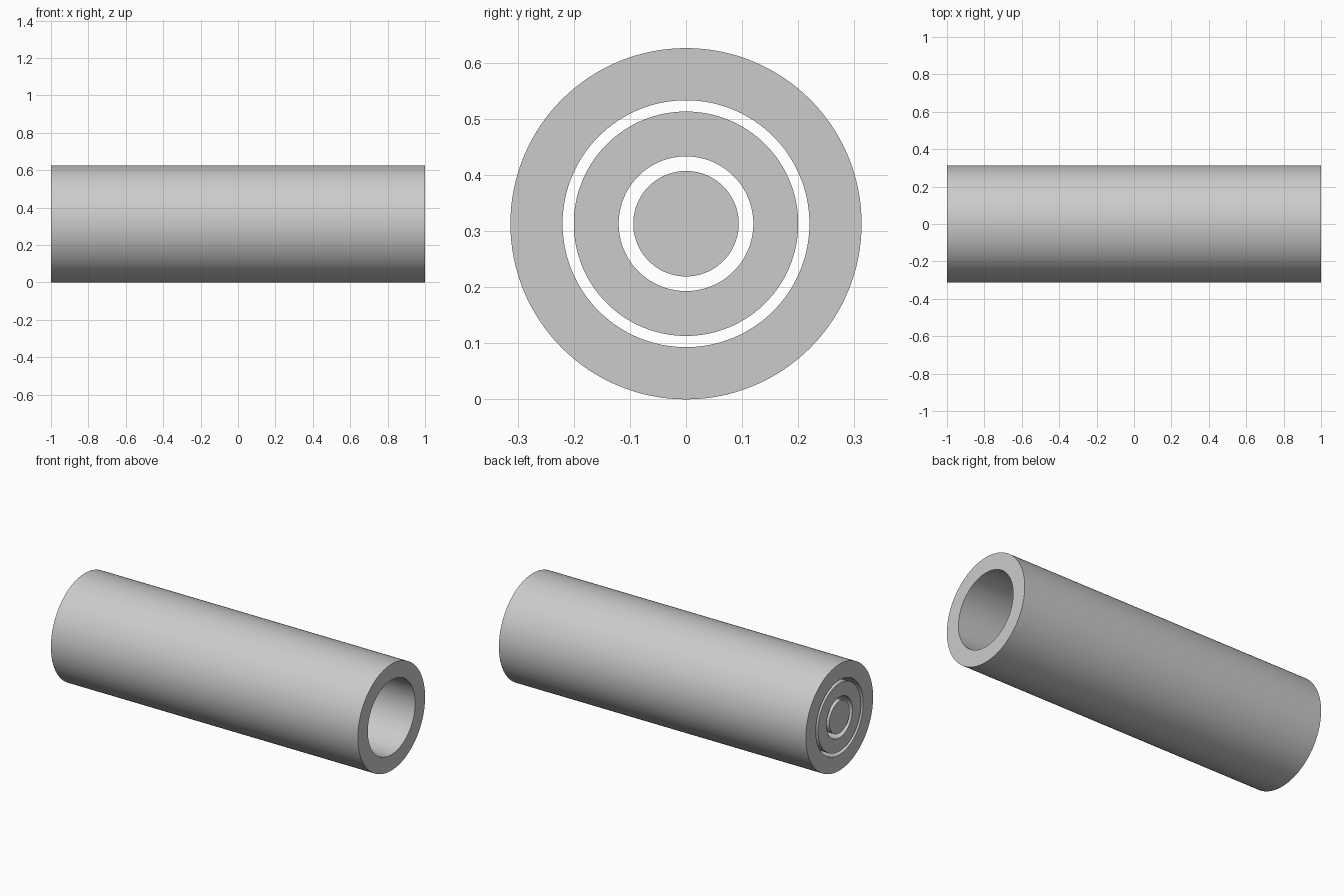
import bpy
import bmesh
from math import cos, sin, tau, radians

cube = bpy.data.objects.get("Cube")
if cube:
    bpy.data.objects.remove(cube, do_unlink=True)

SEGMENTS = 128
AXIS_Z = 0.313

grey = bpy.data.materials.new("plain grey")
grey.use_nodes = True
GREY = (0.6, 0.6, 0.6, 1)
grey.diffuse_color = GREY
grey.node_tree.nodes["Principled BSDF"].inputs["Base Color"].default_value = GREY


def tube(name, x0, x1, outer, inner=0):
    """Tube along x, or a solid rod when inner is zero."""
    bm = bmesh.new()

    def ring(x, r):
        return [bm.verts.new((x, r * cos(tau * i / SEGMENTS), r * sin(tau * i / SEGMENTS)))
                for i in range(SEGMENTS)]

    def bridge(a, b):
        for i in range(SEGMENTS):
            j = (i + 1) % SEGMENTS
            bm.faces.new((a[i], a[j], b[j], b[i]))

    rings = [ring(x0, outer), ring(x1, outer)]
    if inner:
        rings += [ring(x1, inner), ring(x0, inner)]
        for a, b in zip(rings, rings[1:] + rings[:1]):
            bridge(a, b)
    else:
        bridge(*rings)
        for loop in rings:
            bm.faces.new(loop)
    bmesh.ops.recalc_face_normals(bm, faces=bm.faces)

    mesh = bpy.data.meshes.new(name)
    bm.to_mesh(mesh)
    bm.free()
    mesh.materials.append(grey)
    obj = bpy.data.objects.new(name, mesh)
    obj.location.z = AXIS_Z
    bpy.context.collection.objects.link(obj)
    bpy.ops.object.select_all(action="DESELECT")
    obj.select_set(True)
    bpy.context.view_layer.objects.active = obj
    bpy.ops.object.shade_smooth_by_angle(angle=radians(30))


# Outer sleeve, open at the +x end
tube("outer_sleeve", -1, 1, 0.313, 0.22)
# Nested parts, flush with the -x end
tube("middle_sleeve", -1, 0, 0.2, 0.12)
tube("core_rod", -1, 0, 0.094)
